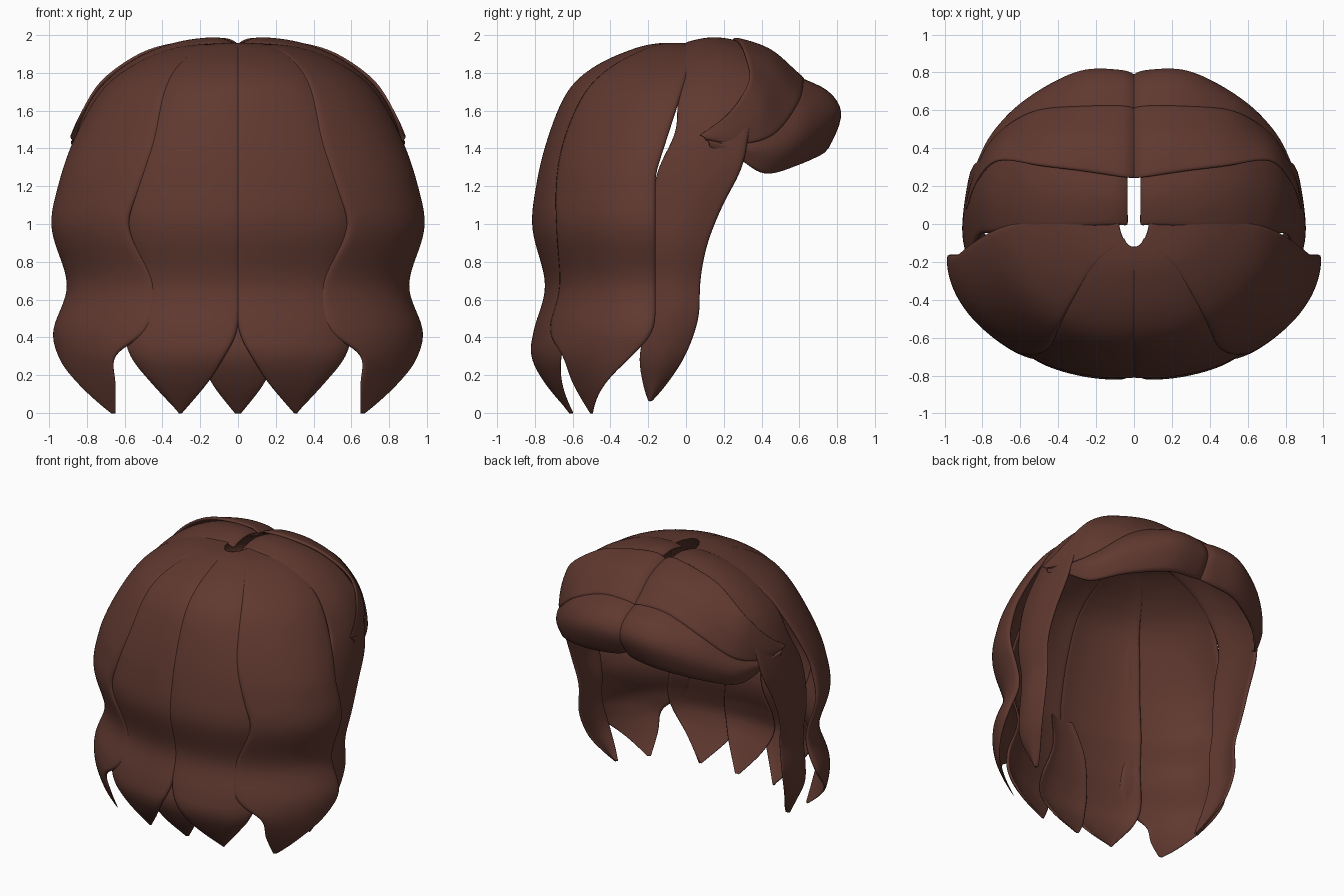
import bpy
import math
from mathutils import Vector

cube = bpy.data.objects.get("Cube")
if cube:
    bpy.data.objects.remove(cube)

# One flat hair colour
hair = bpy.data.materials.new("dark_brown_hair")
hair.use_nodes = True
hair_colour = (0.115, 0.04, 0.029, 1)
hair.diffuse_color = hair_colour
hair.node_tree.nodes["Principled BSDF"].inputs["Base Color"].default_value = hair_colour


def spline(rows, t):
    """Smooth point at t (0..1) on a curve passing through every row."""
    last = len(rows) - 1
    i = min(int(t * last), last - 1)
    f = t * last - i
    before, start, end, after = (rows[max(0, min(last, i + k))] for k in (-1, 0, 1, 2))
    result = []
    for a, b, c, d in zip(before, start, end, after):
        slope_b, slope_c = (c - a) / 2, (d - b) / 2
        result.append(b + f * slope_b
                      + f * f * (3 * (c - b) - 2 * slope_b - slope_c)
                      + f ** 3 * (2 * (b - c) + slope_b + slope_c))
    return result


def sheet(name, surface, length, width, thickness):
    """Thick smooth sheet of hair from a function surface(along, across)."""
    verts = [surface(i / length, j / width)
             for i in range(length + 1) for j in range(width + 1)]
    step = width + 1
    faces = [(i * step + j, i * step + j + 1, (i + 1) * step + j + 1, (i + 1) * step + j)
             for i in range(length) for j in range(width)]
    mesh = bpy.data.meshes.new(name)
    mesh.from_pydata(verts, [], faces)
    mesh.update()
    # Turn the normals away from the head so the thickness grows inward
    centre = Vector((0, 0, 1))
    if sum(p.normal.dot(p.center - centre) * p.area for p in mesh.polygons) < 0:
        mesh.flip_normals()
    mesh.materials.append(hair)
    obj = bpy.data.objects.new(name, mesh)
    bpy.context.collection.objects.link(obj)
    # The clamp thins the hair toward narrow tips
    solid = obj.modifiers.new("thickness", 'SOLIDIFY')
    solid.thickness = thickness
    solid.offset = -1
    solid.thickness_clamp = 1.5
    rounded = obj.modifiers.new("rounding", 'SUBSURF')
    rounded.levels = rounded.render_levels = 1
    for poly in mesh.polygons:
        poly.use_smooth = True
    return obj


# Head outline from crown to tips: height, half width, rear depth
OUTLINE = [(1.96, .08, -.12), (1.935, .34, -.26), (1.84, .56, -.48), (1.70, .73, -.635),
           (1.45, .87, -.74), (1.2, .955, -.80), (.97, .99, -.82), (.68, .905, -.75),
           (.45, .98, -.81), (.3, .975, -.83), (.15, .95, -.76), (-.005, .93, -.64)]


def shell_lock(name, side, angles, drops, inset=0):
    """Lock lying on the head outline between two angles at each height."""
    rows = [o + a for o, a in zip(OUTLINE[-len(angles):], angles)]

    def surface(t, u):
        z, half, rear, first, second = spline(rows, t)
        middle = max(-.16, min(.05, -.15 + .32 * (z - 1.3)))
        angle = math.radians(first + (second - first) * u)
        # Each edge dips toward the head by its own amount
        scale = 1 - inset - drops[u > .5] * abs(2 * u - 1) ** 3
        return (side * half * scale * math.cos(angle),
                middle + (rear - middle) * scale * math.sin(angle), z)
    return sheet(name, surface, 44, 14, .065)


# Angles run from 0 at the side of the head to 90 at the middle of the rear
OUTER = [(0, 54), (0, 55), (0, 56), (0, 58), (0, 60), (0, 57), (0, 54), (0, 61),
         (1, 61), (11, 48), (27, 47), (44, 46)]
INNER = [(48, 92), (48, 91), (48, 91), (50, 91), (50, 91), (50, 91), (50, 91), (50, 91),
         (50, 90), (52, 86), (60, 80), (70, 71)]
MIDDLE = [(84, 96), (80, 100), (77, 103), (77, 103), (81, 99), (89, 91)]

# Side locks: centre x, height, rear y, forward y
SIDE = [(.03, 1.95, -.01, .29), (.12, 1.975, -.01, .31), (.34, 1.945, -.02, .33),
        (.56, 1.85, -.03, .37), (.74, 1.69, -.05, .38), (.835, 1.5, -.06, .34),
        (.875, 1.3, -.15, .30), (.89, 1.1, -.19, .2), (.89, .9, -.2, .12),
        (.86, .7, -.2, .08), (.87, .5, -.21, .07), (.84, .3, -.25, .0),
        (.77, .15, -.23, -.1), (.72, .06, -.2, -.18)]


def side_lock(name, side):
    def surface(t, u):
        x, z, rear, forward = spline(SIDE, t)
        outward = Vector((x, 0, max(0, z - 1.1))).normalized()
        bulge = .03 * math.sin(math.pi * u) - .015
        return (side * (x + outward.x * bulge), rear + (forward - rear) * u,
                z + outward.z * bulge)
    return sheet(name, surface, 44, 10, .06)


# Fringe sections from parting to temple: upper x, lower x, then y and z pairs
FRINGE = [(-.01, -.01, .24, 1.95, .42, 1.89, .59, 1.755, .73, 1.68, .785, 1.56, .70, 1.42),
          (.07, .07, .25, 1.99, .44, 1.92, .61, 1.78, .75, 1.70, .815, 1.57, .73, 1.39),
          (.27, .30, .28, 1.975, .45, 1.91, .61, 1.77, .74, 1.69, .81, 1.56, .73, 1.36),
          (.50, .58, .31, 1.92, .46, 1.82, .59, 1.66, .65, 1.57, .66, 1.45, .59, 1.30),
          (.72, .745, .34, 1.77, .42, 1.65, .47, 1.49, .49, 1.42, .48, 1.35, .42, 1.26),
          (.835, .835, .23, 1.59, .27, 1.50, .29, 1.43, .30, 1.40, .29, 1.38, .27, 1.35),
          (.885, .88, .07, 1.47, .09, 1.46, .1, 1.45, .11, 1.44, .12, 1.43, .12, 1.41)]


def fringe(name, side, start, stop, tuck):
    """Part of the fringe; tuck slides its upper edge under the part above."""
    def surface(t, u):
        section = spline(FRINGE, t)
        ys_zs = list(zip(section[2::2], section[3::2]))
        across = start + (stop - start) * u
        y, z = spline(ys_zs, across)
        x = section[0] + (section[1] - section[0]) * across
        # Swell the cross-section and hide the tucked edge
        inward = tuck * (1 - u) ** 4 - .006 * math.sin(math.pi * u)
        pull = Vector((x, y, z - 1.2)).normalized() * inward
        return (side * (x - pull.x), y - pull.y, z - pull.z)
    return sheet(name, surface, 26, 8, .05)


for label, side in (("left", 1), ("right", -1)):
    shell_lock(label + "_outer_rear_lock", side, OUTER, (.005, 0), -.004)
    shell_lock(label + "_inner_rear_lock", side, INNER, (.04, .015))
    side_lock(label + "_side_lock", side)
    fringe(label + "_upper_fringe", side, 0, .43, 0)
    fringe(label + "_lower_fringe", side, .39, 1, .01)
shell_lock("middle_rear_lock", 1, MIDDLE, (.02, .02), .05)
